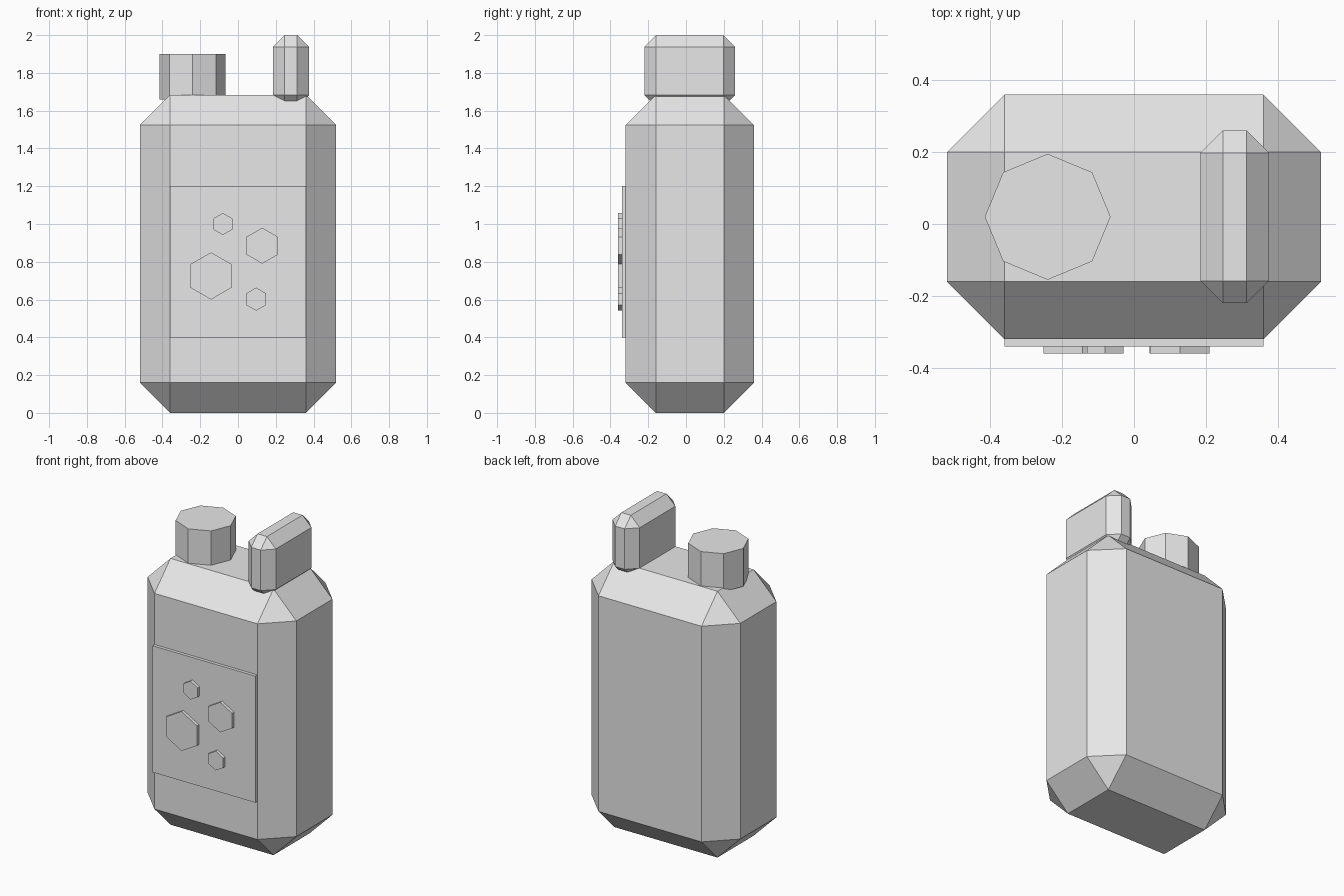
import bpy, bmesh, math
from mathutils import Vector

if "Cube" in bpy.data.objects:
    bpy.data.objects.remove(bpy.data.objects["Cube"])

grey = bpy.data.materials.new("plain grey")
grey.diffuse_color = (0.8, 0.8, 0.8, 1)
grey.use_nodes = True
grey.node_tree.nodes["Principled BSDF"].inputs["Base Color"].default_value = grey.diffuse_color


def finish(name, bm):
    bmesh.ops.recalc_face_normals(bm, faces=bm.faces)
    mesh = bpy.data.meshes.new(name)
    bm.to_mesh(mesh)
    bm.free()
    mesh.materials.append(grey)
    ob = bpy.data.objects.new(name, mesh)
    bpy.context.collection.objects.link(ob)
    return ob


def box(name, lo, hi, chamfer=0):
    """Box between two corners, with optional single-step chamfer on all edges."""
    lo, hi = Vector(lo), Vector(hi)
    bm = bmesh.new()
    bmesh.ops.create_cube(bm, size=1)
    for v in bm.verts:
        v.co = (lo + hi) / 2 + v.co * (hi - lo)
    if chamfer:
        bmesh.ops.bevel(bm, geom=bm.edges[:], offset=chamfer, segments=1,
                        affect='EDGES', clamp_overlap=True)
    return finish(name, bm)


def prism(name, base, u, v, depth, sides, radius):
    """Regular prism: first corner along u, extruded by the depth vector."""
    base, u, v, depth = map(Vector, (base, u, v, depth))
    bm = bmesh.new()
    ring = []
    for i in range(sides):
        a = math.tau * i / sides
        ring.append(bm.verts.new(base + radius * (math.cos(a) * u + math.sin(a) * v)))
    face = bm.faces.new(ring)
    ext = bmesh.ops.extrude_face_region(bm, geom=[face], use_keep_orig=True)
    for g in ext["geom"]:
        if isinstance(g, bmesh.types.BMVert):
            g.co += depth
    return finish(name, bm)


# chamfered main body
box("body", (-0.52, -0.32, 0), (0.52, 0.36, 1.683), 0.16)

# chamfered upright fin on the top right
box("top_fin", (0.185, -0.22, 1.62), (0.375, 0.26, 2.0), 0.062)

# octagonal cap on the top left
prism("cap", (-0.24, 0.02, 1.66), (1, 0, 0), (0, 1, 0), (0, 0, 0.24), 8, 0.175)

# front label plate
box("front_plate", (-0.36, -0.34, 0.4), (0.36, -0.30, 1.2))

# hexagonal studs on the plate: x, z, radius
studs = [(-0.08, 1.0, 0.058), (0.128, 0.885, 0.095),
         (-0.143, 0.725, 0.125), (0.096, 0.602, 0.061)]
for i, (x, z, r) in enumerate(studs):
    prism(f"hex_stud_{i + 1}", (x, -0.32, z), (0, 0, 1), (1, 0, 0), (0, -0.04, 0), 6, r)
